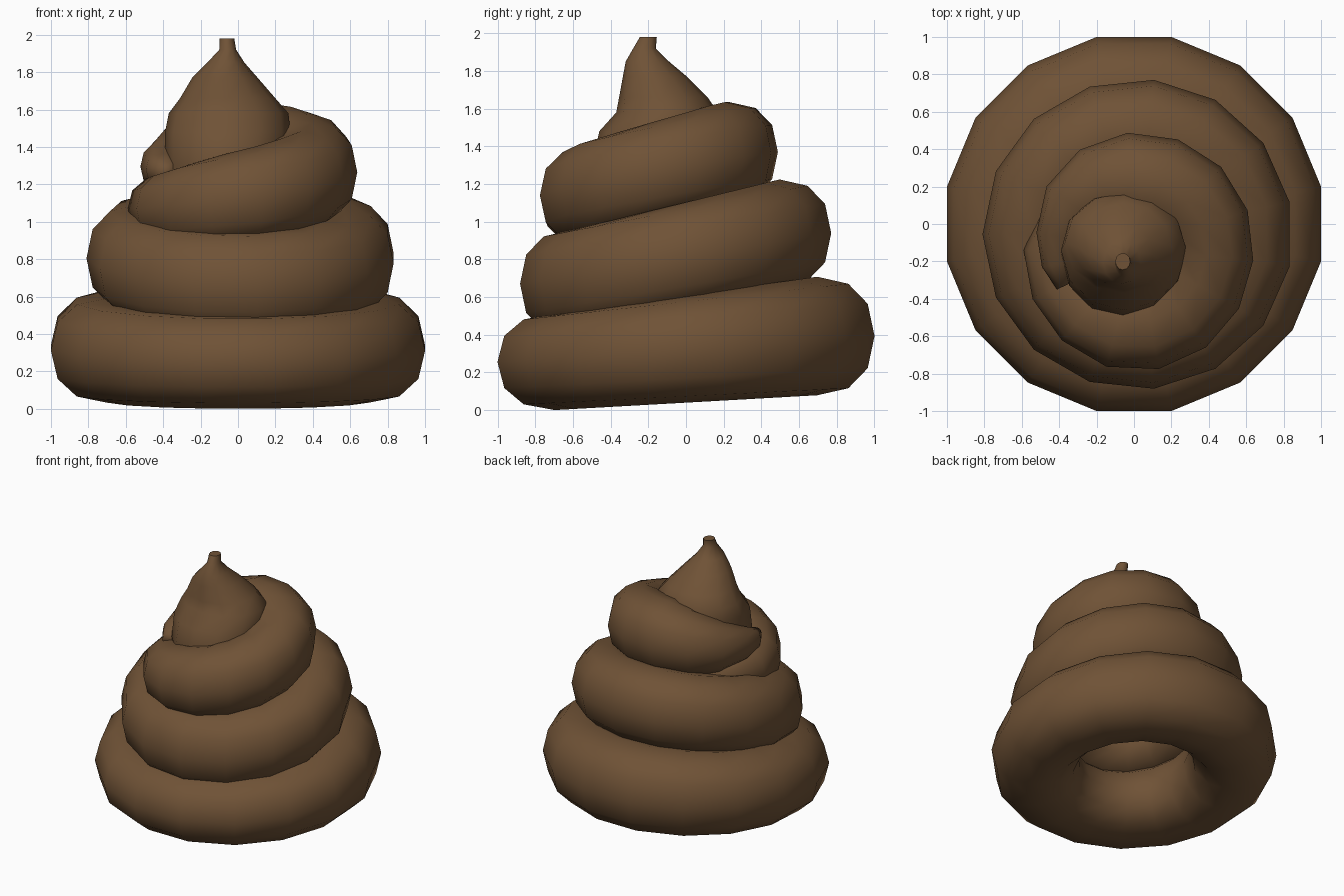
import bpy, bmesh
from math import sin, cos, radians, pi, copysign

if "Cube" in bpy.data.objects:
    bpy.data.objects.remove(bpy.data.objects["Cube"])

BROWN = bpy.data.materials.new("brown")
BROWN.diffuse_color = (0.16, 0.085, 0.037, 1)
BROWN.use_nodes = True
BROWN.node_tree.nodes["Principled BSDF"].inputs["Base Color"].default_value = BROWN.diffuse_color


def loft(name, rings, closed=False):
    """Skin a list of point rings; cap the ends or join them in a loop."""
    bm = bmesh.new()
    loops = [[bm.verts.new(p) for p in ring] for ring in rings]
    n = len(loops[0])
    pairs = list(zip(loops, loops[1:]))
    if closed:
        pairs.append((loops[-1], loops[0]))
    for a, b in pairs:
        for i in range(n):
            j = (i + 1) % n
            bm.faces.new((a[i], a[j], b[j], b[i]))
    if not closed:
        bm.faces.new(loops[0])
        bm.faces.new(loops[-1])
    bmesh.ops.recalc_face_normals(bm, faces=bm.faces)
    me = bpy.data.meshes.new(name)
    bm.to_mesh(me)
    bm.free()
    me.materials.append(BROWN)
    me.shade_smooth()
    ob = bpy.data.objects.new(name, me)
    bpy.context.collection.objects.link(ob)
    return ob


def section(cx, cy, ang, R, z, h, v, sides=12):
    """Slightly squarish tube section standing radially at an angle."""
    pts = []
    for i in range(sides):
        t = 2 * pi * i / sides
        c, s = [copysign(abs(f) ** 0.88, f) for f in (cos(t), sin(t))]
        r = R + h * c
        pts.append((cx + r * cos(ang), cy + r * sin(ang), z + v * s))
    return pts


def tilted_coil(name, cx, cy, R, h, z, tilt, v, dv, segs):
    rings = []
    for k in range(segs):
        a = 2 * pi * (k + 0.5) / segs
        rings.append(section(cx, cy, a, R, z + tilt * sin(a), h, v + dv * sin(a)))
    return loft(name, rings, closed=True)


# two lower coils, both tilted up towards the back
tilted_coil("bottom_coil", 0, 0, 0.71, 0.31, 0.325, 0.07, 0.285, 0.03, 16)
tilted_coil("middle_coil", 0.02, -0.055, 0.555, 0.275, 0.805, 0.135, 0.285, 0, 15)

# upper coil: open spiral with tapered ends (angle, R, z, half width, half height)
keys = [(120, .36, 1.08, .12, .12), (150, .38, 1.07, .18, .17), (180, .40, 1.07, .21, .18),
        (205, .40, 1.07, .22, .20), (230, .39, 1.085, .24, .23), (255, .385, 1.11, .26, .25),
        (280, .38, 1.14, .265, .26), (305, .375, 1.18, .26, .265), (330, .37, 1.22, .255, .265),
        (355, .37, 1.265, .25, .265), (380, .37, 1.31, .255, .265), (405, .37, 1.345, .26, .27),
        (430, .37, 1.365, .26, .27), (455, .37, 1.37, .26, .265), (480, .375, 1.35, .245, .24),
        (505, .385, 1.32, .21, .20), (530, .40, 1.295, .15, .14), (550, .42, 1.28, .10, .085),
        (566, .43, 1.27, .05, .045)]
loft("upper_coil", [section(0.02, -0.14, radians(a), R, z, h, v) for a, R, z, h, v in keys])

# leaning pointed top (x, y, z, half width x, half width y)
cone = [(-.06, -.15, 1.05, .30, .30), (-.06, -.16, 1.30, .33, .34), (-.055, -.14, 1.48, .335, .32),
        (-.05, -.10, 1.58, .32, .27), (-.055, -.12, 1.66, .255, .235), (-.07, -.165, 1.77, .175, .17),
        (-.065, -.205, 1.85, .10, .115), (-.055, -.22, 1.92, .045, .06), (-.06, -.20, 1.98, .04, .045)]
rings = []
for x, y, z, rx, ry in cone:
    rings.append([(x + rx * cos(2 * pi * i / 12), y + ry * sin(2 * pi * i / 12), z) for i in range(12)])
tip = loft("pointed_top", rings)
for f in tip.data.polygons:
    if len(f.vertices) > 4:
        f.use_smooth = False
